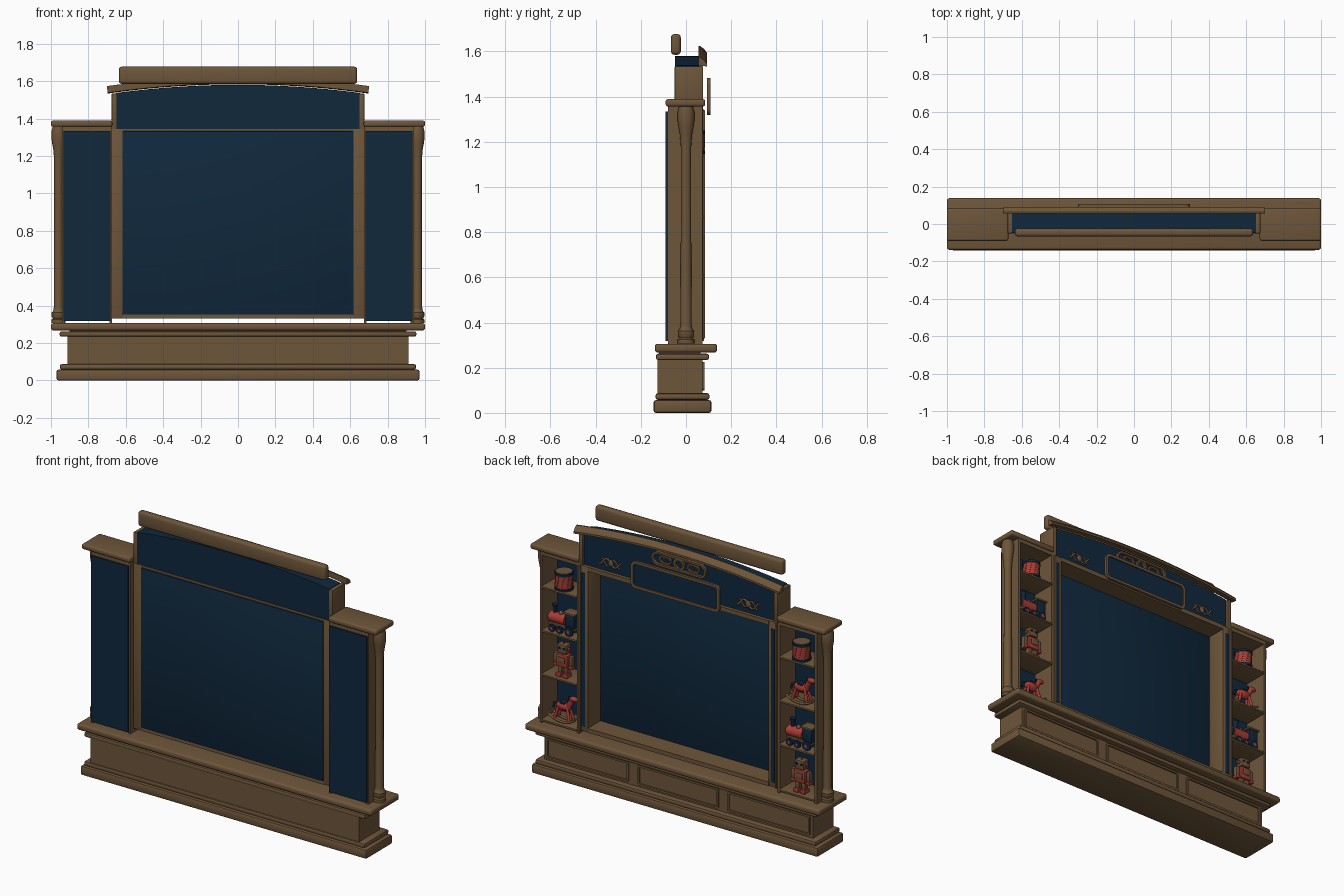
import bpy, bmesh, math
from mathutils import Matrix, Vector

if "Cube" in bpy.data.objects:
    bpy.data.objects.remove(bpy.data.objects["Cube"])


def material(name, rgb):
    m = bpy.data.materials.new(name)
    m.diffuse_color = (*rgb, 1)
    m.use_nodes = True
    m.node_tree.nodes["Principled BSDF"].inputs["Base Color"].default_value = m.diffuse_color
    return m


WOOD = material("brown_wood", (0.155, 0.092, 0.042))
NAVY = material("navy_paint", (0.005, 0.021, 0.046))
RED = material("red_paint", (0.40, 0.045, 0.035))


def finish(name, bm, mat):
    bmesh.ops.recalc_face_normals(bm, faces=bm.faces)
    me = bpy.data.meshes.new(name)
    bm.to_mesh(me)
    bm.free()
    me.materials.append(mat)
    ob = bpy.data.objects.new(name, me)
    bpy.context.collection.objects.link(ob)
    return ob


def box(name, x, y, z, mat=WOOD, bevel=0.0, seg=2):
    """Box from (min, max) pairs; x pairs may come in any order."""
    bm = bmesh.new()
    bmesh.ops.create_cube(bm, size=1)
    for v in bm.verts:
        v.co = Vector([(a + b) / 2 + c * abs(b - a) for c, (a, b) in zip(v.co, (x, y, z))])
    if bevel:
        bmesh.ops.bevel(bm, geom=bm.edges[:], offset=bevel, segments=seg, profile=0.5, affect='EDGES')
    return finish(name, bm, mat)


def block(name, c, size, mat, bevel=0.004):
    return box(name, *[(p - s / 2, p + s / 2) for p, s in zip(c, size)], mat, bevel)


def lathe(name, profile, loc, mat=WOOD, axis='Z', n=24, scale=(1, 1, 1)):
    """Turn a (radius, height) profile round an axis."""
    bm = bmesh.new()
    rings = [[bm.verts.new((r * math.cos(2 * math.pi * i / n), r * math.sin(2 * math.pi * i / n), h))
              for i in range(n)] for r, h in profile]
    for a, b in zip(rings, rings[1:]):
        for i in range(n):
            bm.faces.new((a[i], a[(i + 1) % n], b[(i + 1) % n], b[i]))
    bm.faces.new(rings[0])
    bm.faces.new(rings[-1])
    rot = {'Z': Matrix(), 'X': Matrix.Rotation(math.pi / 2, 4, 'Y'), 'Y': Matrix.Rotation(-math.pi / 2, 4, 'X')}[axis]
    bm.transform(Matrix.Translation(loc) @ Matrix.Diagonal((*scale, 1)) @ rot)
    return finish(name, bm, mat)


def cyl(name, loc, r, h, mat, axis='Z', n=20):
    return lathe(name, [(r, -h / 2), (r, h / 2)], loc, mat, axis, n)


def ball(name, loc, size, mat):
    prof = [(max(math.sin(math.pi * i / 8), 0.01), -math.cos(math.pi * i / 8)) for i in range(9)]
    return lathe(name, prof, loc, mat, 'Z', 14, size)


def prism(name, pts, y0, y1, mat=WOOD, hole=None):
    """Extrude an (x, z) outline along y, with an optional matching hole."""
    bm = bmesh.new()
    n = len(pts)
    loops = [[bm.verts.new((x, y, z)) for x, z in p] for p in (pts, hole) if p for y in (y0, y1)]

    def band(a, b):
        for i in range(n):
            bm.faces.new((a[i], a[(i + 1) % n], b[(i + 1) % n], b[i]))
    band(loops[0], loops[1])
    if hole:
        band(loops[2], loops[3])
        band(loops[0], loops[2])
        band(loops[1], loops[3])
    else:
        bm.faces.new(loops[0])
        bm.faces.new(loops[1])
    return finish(name, bm, mat)


def rounded(cx, cz, w, h, r, n=6):
    return [(cx + sx * (w / 2 - r) + r * math.cos(q + i * math.pi / 2 / n),
             cz + sz * (h / 2 - r) + r * math.sin(q + i * math.pi / 2 / n))
            for sx, sz, q in ((1, 1, 0), (-1, 1, math.pi / 2), (-1, -1, math.pi), (1, -1, 1.5 * math.pi))
            for i in range(n + 1)]


def frame(name, cx, cz, w, h, r, t, y0, y1, mat=WOOD):
    return prism(name, rounded(cx, cz, w, h, r), y0, y1, mat, rounded(cx, cz, w - 2 * t, h - 2 * t, r - t * 0.8))


def tube(name, pts, r, mat=WOOD):
    cu = bpy.data.curves.new(name, 'CURVE')
    cu.dimensions = '3D'
    cu.bevel_depth, cu.bevel_resolution, cu.use_fill_caps = r, 2, True
    sp = cu.splines.new('POLY')
    sp.points.add(len(pts) - 1)
    for p, co in zip(sp.points, pts):
        p.co = (*co, 1)
    cu.materials.append(mat)
    ob = bpy.data.objects.new(name, cu)
    bpy.context.collection.objects.link(ob)


# Base: plinth, mouldings, chest and counter slab
box("plinth", (-.97, .97), (-.143, .112), (0, .057), WOOD, .01)
box("lower_moulding", (-.952, .952), (-.135, .104), (.058, .087), WOOD, .01)
box("chest", (-.911, .911), (-.127, .072), (.08, .237))
box("upper_moulding", (-.954, .954), (-.133, .102), (.234, .262), WOOD, .01)
box("counter_neck", (-.9, .9), (-.12, .065), (.255, .275))
box("counter_slab", (-1, 1), (-.138, .138), (.267, .306), WOOD, .013, 3)
for cx, w in ((-.615, .56), (0, .55), (.615, .56)):
    frame("chest_panel_frame", cx, .162, w, .125, .015, .012, .07, .081)

# Central niche: posts, rails, backing
for s in (1, -1):
    box("niche_post", (s * .612, s * .675), (-.052, .075), (.33, 1.345), WOOD, .003)
    box("post_inlay", (s * .632, s * .656), (.07, .078), (.36, 1.30), NAVY)
    box("post_bead", (s * .66, s * .672), (.07, .084), (.33, 1.34), WOOD, .003)
box("niche_sill", (-.615, .615), (-.052, .078), (.33, .356))
box("niche_top_rail", (-.615, .615), (-.052, .078), (1.318, 1.345))
box("niche_backing", (-.618, .618), (-.06, -.045), (.352, 1.332), NAVY, .004)


# Arched frieze and sloped cornice
def arch(x):
    return 1.587 - .05 * (x / .7) ** 2


xs = [-.652 + 1.304 * i / 32 for i in range(33)]
prism("frieze", [(-.652, 1.34)] + [(x, arch(x) - .007) for x in xs][0:] + [(.652, 1.34)], -.048, .058, NAVY)
for s in (1, -1):
    box("frieze_post", (s * .65, s * .675), (-.05, .076), (1.34, 1.533), WOOD, .003)
bm = bmesh.new()
rows = []
for i in range(33):
    x = -.698 + 1.396 * i / 32
    rows.append([bm.verts.new((x + s * x * .08, y, arch(x) + s))
                 for y, s in ((.055, 0), (.055, .036), (.063, .036), (.08, .024), (.092, .008), (.092, -.004))])
for a, b in zip(rows, rows[1:]):
    for j in range(6):
        bm.faces.new((a[j], a[(j + 1) % 6], b[(j + 1) % 6], b[j]))
bm.faces.new(rows[0])
bm.faces.new(rows[-1])
finish("cornice", bm, WOOD)
box("top_bar", (-.637, .637), (-.067, -.023), (1.585, 1.677), WOOD, .016, 3)

# Blank sign plate, oval ornament and scrolls on the frieze
prism("sign_plate", rounded(0, 1.40, .58, .15, .025), .092, .1, NAVY)
frame("sign_frame", 0, 1.40, .6, .165, .03, .016, .092, .108)
frame("oval_frame", 0, 1.52, .37, .085, .042, .012, .056, .074)
frame("oval_ring", 0, 1.52, .075, .075, .0375, .013, .056, .072)
for s in (1, -1):
    frame("oval_link", s * .095, 1.52, .085, .05, .025, .01, .056, .07)
    c = s * .466
    tube("scroll", [(c + .075 * t / 8, .062, 1.40 + .022 * math.sin(t * .55)) for t in range(-8, 9)], .006)
    tube("scroll", [(c + .06 * t / 8, .062, 1.40 - .022 * math.sin(t * .55)) for t in range(-8, 9)], .005)
    ball("scroll_boss", (c, .062, 1.40), (.018, .008, .022), WOOD)

# Side towers: backing, walls, shelves, caps and turned columns
SHELVES = (.33, .608, .876, 1.145)
COLUMN = [(.037, .307), (.037, .325), (.03, .332), (.036, .342), (.036, .362), (.028, .372), (.025, .39),
          (.023, .8), (.023, 1.18), (.027, 1.23), (.034, 1.27), (.037, 1.29), (.037, 1.332), (.03, 1.36)]
for s in (1, -1):
    box("tower_backing", (s * .682, s * .934), (-.09, -.078), (.318, 1.334), NAVY)
    for x0, x1 in ((.674, .688), (.925, .94)):
        box("tower_wall", (s * x0, s * x1), (-.08, .074), (.3, 1.357))
    box("tower_top", (s * .675, s * .94), (-.08, .074), (1.333, 1.36))
    box("tower_cap", (s * .672, s * 1), (-.09, .085), (1.356, 1.389), WOOD, .011, 3)
    for z in SHELVES:
        box("shelf", (s * .685, s * .928), (-.08, .08), (z - .012, z), WOOD, .003)
    lathe("column", COLUMN, (s * .96, 0, 0))

Y = .03


# Toys standing on the shelves
def drum(x, z):
    cyl("drum_body", (x, Y, z + .052), .05, .09, RED)
    for h in (.008, .098):
        cyl("drum_hoop", (x, Y, z + h), .054, .014, NAVY)
    cyl("drum_skin", (x, Y, z + .106), .046, .004, WOOD)
    for i in range(10):
        a, b = i * math.pi / 5, (i + .5) * math.pi / 5
        tube("drum_cord", [(x + .051 * math.cos(q), Y + .051 * math.sin(q), z + h)
                           for q, h in ((a, .015), (b, .092))], .0018, WOOD)


def train(x, z):
    block("train_chassis", (x, Y, z + .042), (.18, .05, .014), WOOD)
    cyl("train_boiler", (x + .035, Y, z + .079), .032, .105, RED, 'X')
    cyl("train_nose", (x + .09, Y, z + .079), .026, .008, NAVY, 'X')
    lathe("train_funnel", [(.011, .1), (.011, .135), (.019, .158)], (x + .06, Y, z), NAVY)
    ball("train_dome", (x + .02, Y, z + .112), (.013, .013, .015), WOOD)
    block("train_cab", (x - .055, Y, z + .088), (.062, .056, .085), NAVY)
    block("train_cab_roof", (x - .055, Y, z + .136), (.08, .07, .012), WOOD)
    for dx, r in ((.06, .022), (.008, .022), (-.055, .028)):
        for dy in (-.03, .03):
            cyl("train_wheel", (x + dx, Y + dy, z + r), r, .012, NAVY, 'Y', 16)
            cyl("train_hub", (x + dx, Y + dy * 1.22, z + r), r * .4, .006, RED, 'Y', 12)


def robot(x, z):
    block("robot_body", (x, Y, z + .1), (.075, .05, .075), RED)
    block("robot_chest", (x, Y + .026, z + .105), (.045, .006, .035), WOOD, .001)
    block("robot_head", (x, Y, z + .172), (.062, .05, .055), WOOD)
    cyl("robot_neck", (x, Y, z + .141), .013, .016, NAVY)
    cyl("robot_antenna", (x, Y, z + .208), .005, .02, RED)
    for s in (1, -1):
        cyl("robot_eye", (x + s * .015, Y + .026, z + .178), .008, .006, NAVY, 'Y', 12)
        cyl("robot_ear", (x + s * .034, Y, z + .172), .011, .012, RED, 'X', 12)
        block("robot_arm", (x + s * .052, Y, z + .105), (.022, .03, .06), WOOD)
        block("robot_hand", (x + s * .052, Y, z + .066), (.026, .034, .02), RED)
        block("robot_leg", (x + s * .02, Y, z + .043), (.026, .032, .045), WOOD)
        block("robot_foot", (x + s * .022, Y + .004, z + .012), (.034, .05, .024), RED)


def horse(x, z):
    ball("horse_body", (x, Y, z + .095), (.052, .024, .027), RED)
    tube("horse_neck", [(x - .033, Y, z + .1), (x - .055, Y, z + .145)], .017, RED)
    ball("horse_head", (x - .066, Y, z + .152), (.027, .014, .016), RED)
    block("horse_mane", (x - .036, Y, z + .14), (.012, .01, .045), NAVY)
    block("horse_saddle", (x, Y, z + .118), (.035, .04, .012), NAVY)
    tube("horse_tail", [(x + .045, Y, z + .105), (x + .065, Y, z + .1), (x + .072, Y, z + .07)], .007, NAVY)
    for s in (1, -1):
        for e in (1, -1):
            tube("horse_leg", [(x + e * .03, Y + s * .012, z + .09), (x + e * .048, Y + s * .022, z + .022)], .009, RED)
        tube("horse_rocker", [(x + .09 * t / 6, Y + s * .024, z + .006 + .03 * (t / 6) ** 2)
                              for t in range(-6, 7)], .007, WOOD)
    for e in (1, -1):
        block("rocker_bar", (x + e * .055, Y, z + .018), (.012, .05, .008), WOOD, .002)


for x, toys in ((.806, (horse, robot, train, drum)), (-.806, (robot, train, horse, drum))):
    for toy, z in zip(toys, SHELVES):
        toy(x, z)

# Smooth the turned parts, keep the corners sharp
for ob in bpy.context.collection.objects:
    if ob.type == 'MESH':
        ob.select_set(True)
        bpy.context.view_layer.objects.active = ob
bpy.ops.object.shade_smooth_by_angle(angle=math.radians(35))
